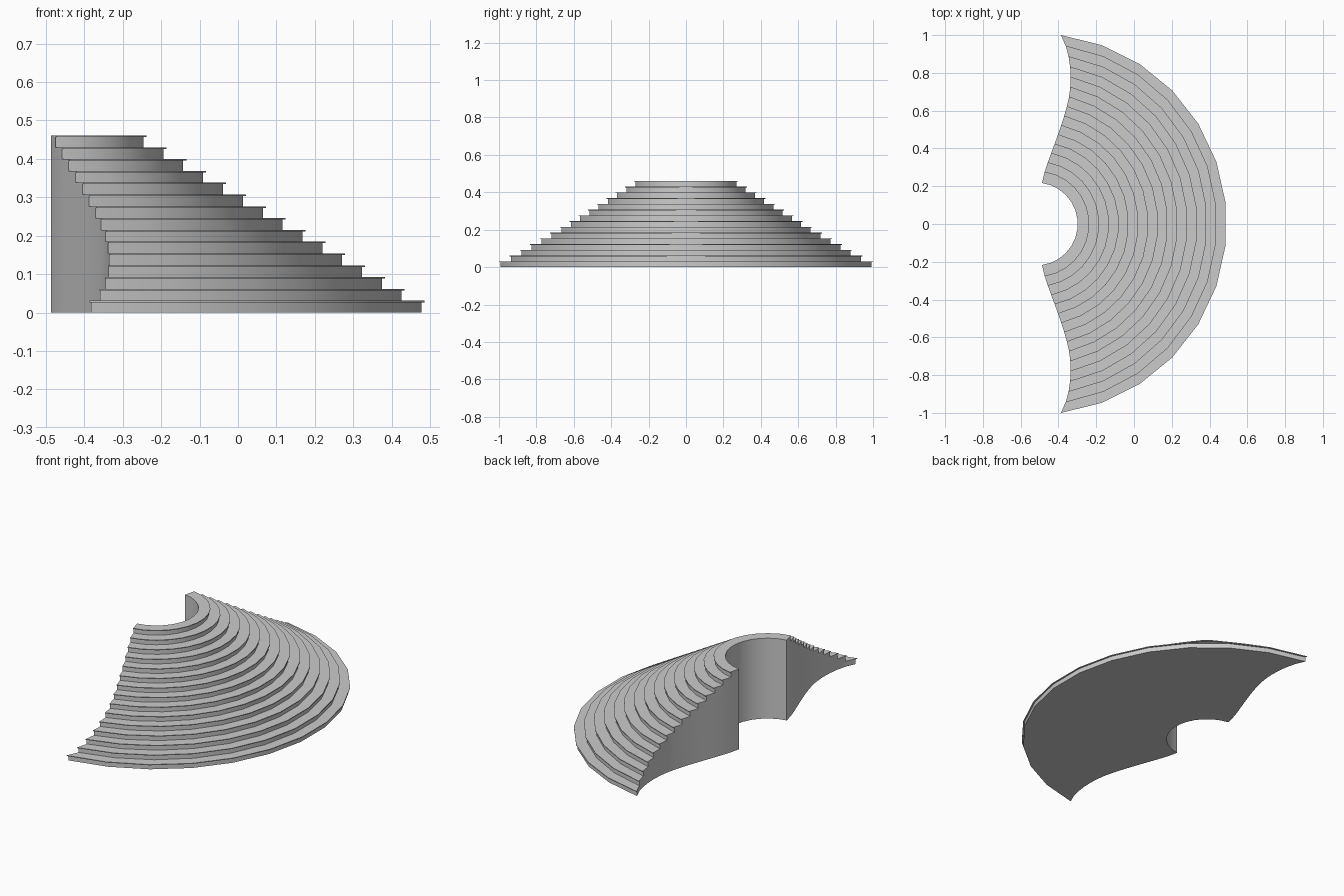
import bpy, bmesh, math

if "Cube" in bpy.data.objects:
    bpy.data.objects.remove(bpy.data.objects["Cube"])

CX = -0.517            # centre of all the step arcs
SEG = 13               # facets per arc
N = 15                 # number of steps
H = 0.461 / N          # rise
R_IN, R_OUT, R_TOP = 0.219, 1.0084, 0.2805
NOSE, LIP = 0.008, 0.004

# x of the curved side edge at each tread radius, bottom step to top, then inner wall
EDGE_X = [-0.387, -0.361, -0.346, -0.338, -0.335, -0.337, -0.343, -0.355,
          -0.369, -0.385, -0.402, -0.420, -0.438, -0.456, -0.473, -0.487]
treads = [R_OUT + (R_TOP - R_OUT) * i / (N - 1) for i in range(N)]
radii = treads + [R_IN]


def end_angle(r):
    for i in range(N):
        if r >= radii[i + 1] - 1e-6:
            break
    t = (radii[i] - r) / (radii[i] - radii[i + 1])
    x = EDGE_X[i] + (EDGE_X[i + 1] - EDGE_X[i]) * t
    return math.acos((x - CX) / r)


bm = bmesh.new()


def point(r, z, k):
    a = end_angle(r) * (2 * k / SEG - 1)
    return bm.verts.new((CX + r * math.cos(a), r * math.sin(a), z))


def strip(p, q):
    """Sweep the profile edge p-q around the arc."""
    for k in range(SEG):
        bm.faces.new([point(*p, k), point(*q, k), point(*q, k + 1), point(*p, k + 1)])


def caps(pts):
    """Close a piece of the profile at both side walls."""
    for k in (0, SEG):
        bm.faces.new([point(*p, k) for p in pts])


# steps: riser, overhanging nosing, tread, underside and side walls
for i in range(N):
    z0, z1 = i * H, (i + 1) * H
    b = treads[i] - NOSE
    o = treads[i]
    a = treads[i + 1] - NOSE if i < N - 1 else R_IN
    strip((b, z0), (b, z1 - LIP))
    strip((b, z1 - LIP), (o, z1 - LIP))
    strip((o, z1 - LIP), (o, z1))
    strip((o, z1), (a, z1))
    strip((a, 0), (b, 0))
    caps([(a, 0), (b, 0), (b, z0), (b, z1 - LIP), (b, z1), (a, z1)] if i else
         [(a, 0), (b, 0), (b, z1 - LIP), (b, z1), (a, z1)])
    caps([(b, z1 - LIP), (o, z1 - LIP), (o, z1), (b, z1)])

# inner well wall
strip((R_IN, N * H), (R_IN, 0))

bmesh.ops.remove_doubles(bm, verts=bm.verts, dist=1e-5)
bmesh.ops.recalc_face_normals(bm, faces=bm.faces)
mesh = bpy.data.meshes.new("curved_steps")
bm.to_mesh(mesh)
bm.free()
steps = bpy.data.objects.new("curved_steps", mesh)
bpy.context.collection.objects.link(steps)
bpy.context.view_layer.objects.active = steps
steps.select_set(True)
bpy.ops.object.shade_smooth_by_angle(angle=math.radians(30))
